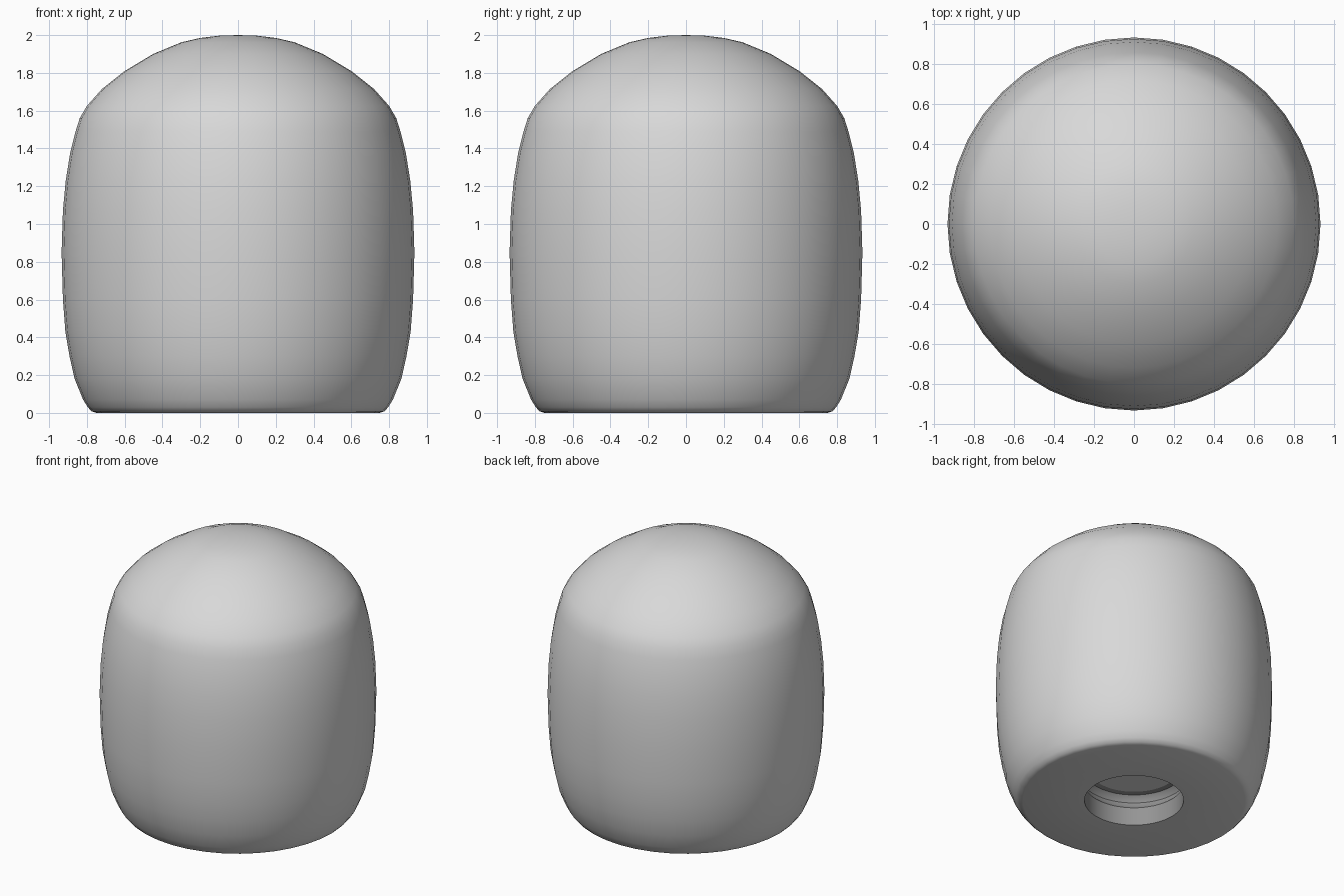
import bpy, bmesh, math

if "Cube" in bpy.data.objects:
    bpy.data.objects.remove(bpy.data.objects["Cube"])

SIDES = 40


def flat(name, value):
    mat = bpy.data.materials.new(name)
    mat.diffuse_color = (value, value, value, 1)
    mat.use_nodes = True
    mat.node_tree.nodes["Principled BSDF"].inputs["Base Color"].default_value = mat.diffuse_color
    return mat


light = flat("light grey", 0.69)
dark = flat("mid grey", 0.3)

# radius, height: socket wall with a rounded groove, from the mouth upwards
liner = [(.335, 0), (.335, .135), (.355, .16), (.365, .19), (.355, .215),
         (.335, .235), (.30, .24)]
# from the socket mouth, out under the base, up over the dome
shell = [(.335, 0), (.75, 0), (.775, .008), (.795, .03), (.82, .07), (.865, .18),
         (.892, .30), (.914, .43), (.927, .60), (.934, .85), (.927, 1.07),
         (.912, 1.23), (.888, 1.38), (.86, 1.49), (.838, 1.56), (.80, 1.625),
         (.72, 1.715), (.60, 1.81), (.45, 1.9), (.30, 1.962), (.20, 1.985),
         (.10, 1.997), (0, 2)]
ceiling = [(0, .24), (.30, .24)]


def lathe(name, profile, mat, inward=False):
    bm = bmesh.new()
    rings = []
    for r, z in profile:
        if r == 0:
            rings.append([bm.verts.new((0, 0, z))] * SIDES)
        else:
            rings.append([bm.verts.new((r * math.cos(math.tau * i / SIDES),
                                        r * math.sin(math.tau * i / SIDES), z))
                          for i in range(SIDES)])
    for a, b in zip(rings, rings[1:]):
        for i in range(SIDES):
            j = (i + 1) % SIDES
            corners = list(dict.fromkeys((a[i], a[j], b[j], b[i])))
            bm.faces.new(corners[::-1] if inward else corners)
    mesh = bpy.data.meshes.new(name)
    bm.to_mesh(mesh)
    bm.free()
    mesh.materials.append(mat)
    obj = bpy.data.objects.new(name, mesh)
    bpy.context.collection.objects.link(obj)
    bpy.ops.object.select_all(action='DESELECT')
    bpy.context.view_layer.objects.active = obj
    obj.select_set(True)
    bpy.ops.object.shade_smooth_by_angle(angle=math.radians(35))


lathe("domed_body", shell, light)
lathe("socket_liner", liner, dark, inward=True)
lathe("socket_ceiling", ceiling, light)
